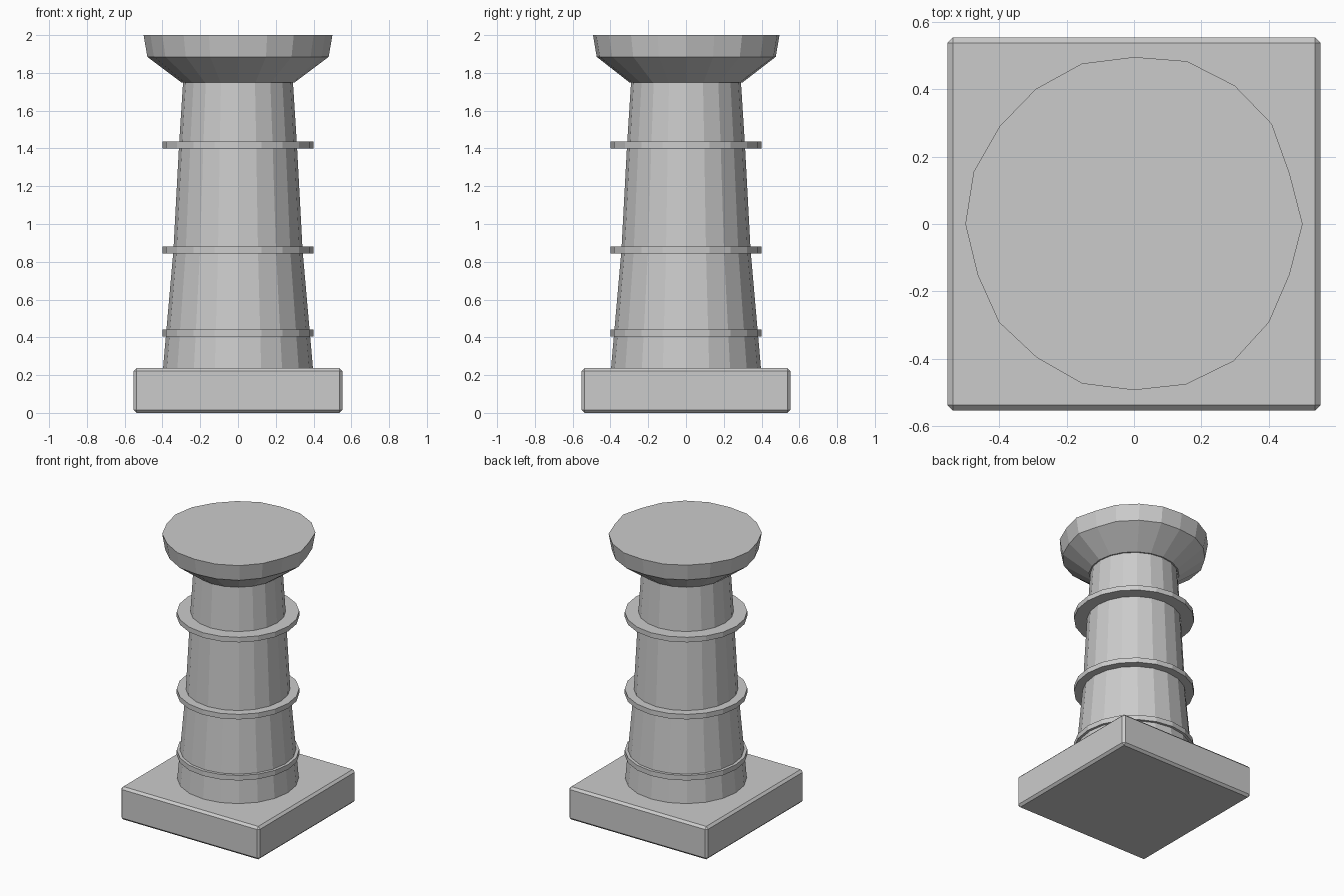
import bpy, bmesh, math

if "Cube" in bpy.data.objects:
    bpy.data.objects.remove(bpy.data.objects["Cube"])

SIDES = 20
SHAFT = [(0.397, 0.235), (0.342, 0.86), (0.312, 1.42), (0.291, 1.75)]
# Slightly uneven hewn rim of the capital, one radius factor per side
RIM = [1.0, .97, 1.01, 1.015, 1.015, .99, 1.0, .99, .985, 1.0,
       1.0, .975, .99, .98, .995, .985, 1.0, 1.005, .99, .97]


def lathe(name, profile, cap_top=False, wobble=None):
    """Revolve (radius, z) points, listed bottom to top, around z."""
    bm = bmesh.new()
    rows = []
    for r, z in profile:
        row = []
        for i in range(SIDES):
            a = 2 * math.pi * i / SIDES
            k = wobble[i] if wobble and r > 0.4 else 1
            row.append(bm.verts.new((r * k * math.cos(a), r * k * math.sin(a), z)))
        rows.append(row)
    for lo, hi in zip(rows, rows[1:]):
        for i in range(SIDES):
            j = (i + 1) % SIDES
            bm.faces.new((lo[i], lo[j], hi[j], hi[i]))
    if cap_top:
        bm.faces.new(rows[-1])
    mesh = bpy.data.meshes.new(name)
    bm.to_mesh(mesh)
    bm.free()
    obj = bpy.data.objects.new(name, mesh)
    bpy.context.collection.objects.link(obj)
    return obj


def shaft_radius(z):
    for (r0, z0), (r1, z1) in zip(SHAFT, SHAFT[1:]):
        if z <= z1:
            return r0 + (r1 - r0) * (z - z0) / (z1 - z0)
    return SHAFT[-1][0]


# Square plinth with a narrow chamfer
bpy.ops.mesh.primitive_cube_add(size=1, location=(0, 0, 0.1185))
plinth = bpy.context.object
plinth.name = "plinth"
plinth.scale = (1.106, 1.106, 0.237)
bpy.ops.object.transform_apply(location=False, rotation=False, scale=True)
bevel = plinth.modifiers.new("chamfer", 'BEVEL')
bevel.width = 0.016
bevel.segments = 1

# Tapered shaft
lathe("shaft", SHAFT)

# Thin bands around the shaft
for n, z in enumerate((0.405, 0.845, 1.4)):
    top = z + 0.036
    lathe(f"band_{n + 1}", [(shaft_radius(z) - 0.005, z), (0.4, z),
                            (0.4, top), (shaft_radius(top) - 0.005, top)])

# Flared capital
lathe("capital", [(0.285, 1.75), (0.3, 1.75), (0.48, 1.885), (0.5, 2.0)],
      cap_top=True, wobble=RIM)
